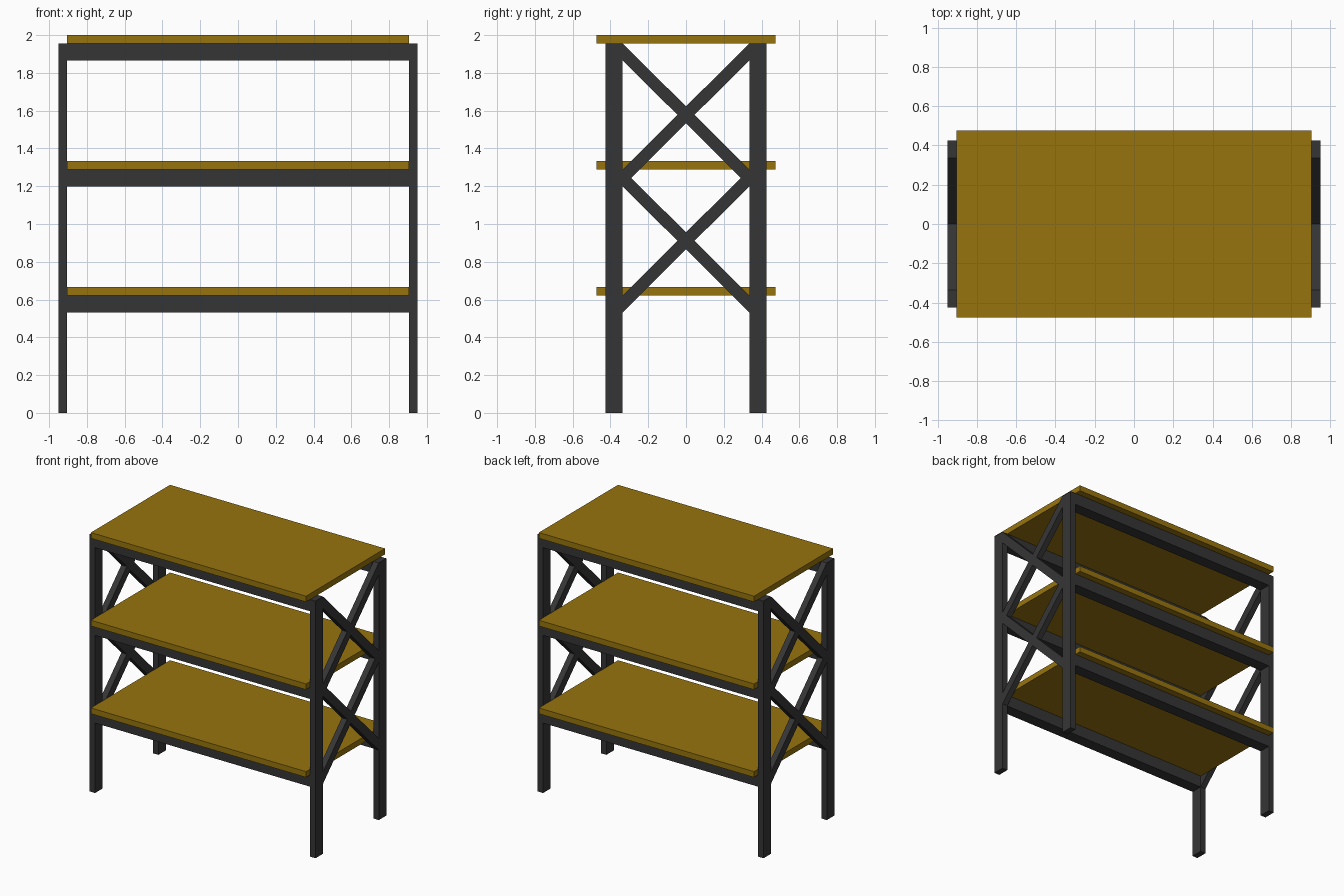
import bpy

if "Cube" in bpy.data.objects:
    bpy.data.objects.remove(bpy.data.objects["Cube"])

def material(name, rgb):
    m = bpy.data.materials.new(name)
    m.diffuse_color = (*rgb, 1)
    m.use_nodes = True
    m.node_tree.nodes["Principled BSDF"].inputs["Base Color"].default_value = m.diffuse_color
    return m

metal = material("dark metal", (0.036, 0.036, 0.036))
wood = material("brown wood", (0.31, 0.175, 0.004))

X_IN, X_OUT = 0.905, 0.95      # post extent in x
Y_IN, Y_OUT = 0.335, 0.425     # post extent in y
BEAM = 0.09                    # beam and brace height
BOARD = 0.044                  # shelf thickness
LEVELS = [0.622, 1.289, 1.956]  # undersides of the shelves

FACES = [(0, 3, 2, 1), (4, 5, 6, 7), (0, 1, 5, 4),
         (1, 2, 6, 5), (2, 3, 7, 6), (3, 0, 4, 7)]

def bar(name, x, y, z0, z1, mat):
    """Bar over x and y ranges; z0 and z1 are (bottom, top) at each end of y."""
    (xa, xb), (ya, yb) = sorted(x), sorted(y)
    corners = [(xa, ya), (xb, ya), (xb, yb), (xa, yb)]
    ends = [z0, z0, z1, z1]
    verts = [(cx, cy, e[k]) for k in (0, 1) for (cx, cy), e in zip(corners, ends)]
    me = bpy.data.meshes.new(name)
    me.from_pydata(verts, [], FACES)
    me.materials.append(mat)
    ob = bpy.data.objects.new(name, me)
    bpy.context.collection.objects.link(ob)
    return ob

# Corner posts
for sx, side in ((-1, "left"), (1, "right")):
    for sy, end in ((-1, "front"), (1, "back")):
        z = (0, LEVELS[-1])
        bar(f"{end}_{side}_post", (sx * X_IN, sx * X_OUT),
            (sy * Y_IN, sy * Y_OUT), z, z, metal)

# Shelf boards and the long beams beneath them
for i, h in enumerate(LEVELS, 1):
    z = (h, h + BOARD)
    bar(f"shelf_{i}", (-X_IN, X_IN), (-0.475, 0.475), z, z, wood)
    for sy, end in ((-1, "front"), (1, "back")):
        z = (h - BEAM, h)
        bar(f"{end}_beam_{i}", (-X_IN, X_IN), (sy * Y_IN, sy * Y_OUT), z, z, metal)

# Crossed braces at both ends, between neighbouring levels
for sx, side in ((-1, "left"), (1, "right")):
    for i, (lo, hi) in enumerate(zip(LEVELS, LEVELS[1:]), 1):
        low, high = (lo - BEAM, lo), (hi - BEAM, hi)
        for name, a, b in (("rising", low, high), ("falling", high, low)):
            bar(f"{side}_{name}_brace_{i}", (sx * X_IN, sx * X_OUT),
                (-Y_IN, Y_IN), a, b, metal)
